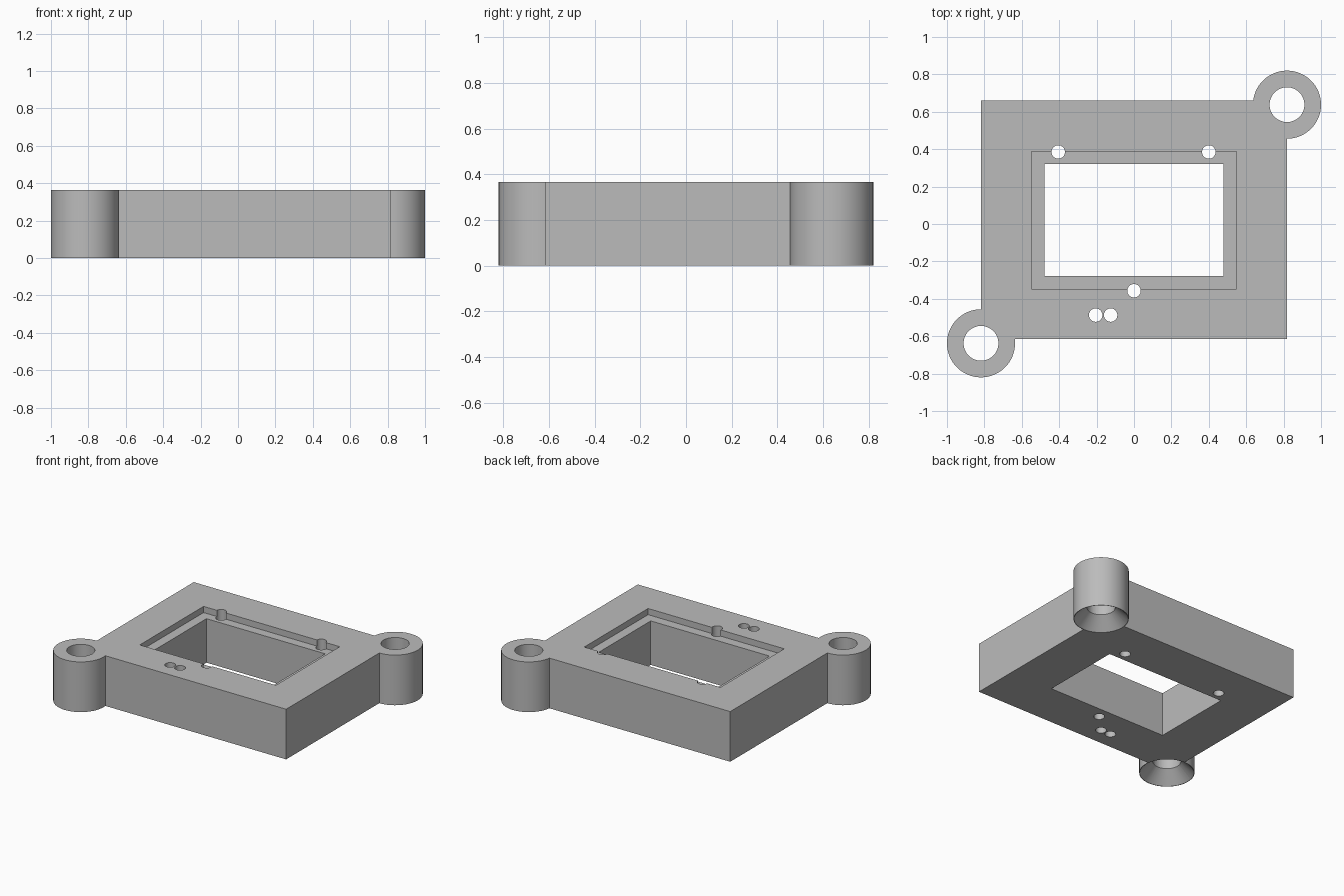
import bpy
import bmesh
from math import radians
from mathutils import Matrix

if "Cube" in bpy.data.objects:
    bpy.data.objects.remove(bpy.data.objects["Cube"], do_unlink=True)

HEIGHT = 0.365
LEDGE = 0.32            # floor of the shallow recess
OVER = 0.1              # how far cutters reach past the surface
EAR_X, EAR_Y = 0.818, 0.638
EAR_R, BORE_R, PIN_R = 0.182, 0.093, 0.036

grey = bpy.data.materials.new("plain grey")
grey.use_nodes = True
grey.diffuse_color = (0.5, 0.5, 0.5, 1)
grey.node_tree.nodes["Principled BSDF"].inputs["Base Color"].default_value = (0.5, 0.5, 0.5, 1)


def make_object(name, bm):
    mesh = bpy.data.meshes.new(name)
    bm.to_mesh(mesh)
    bm.free()
    mesh.materials.append(grey)
    obj = bpy.data.objects.new(name, mesh)
    bpy.context.collection.objects.link(obj)
    return obj


def box(name, x0, x1, y0, y1, z0, z1):
    bm = bmesh.new()
    place = Matrix.Translation(((x0 + x1) / 2, (y0 + y1) / 2, (z0 + z1) / 2))
    size = Matrix.Diagonal((x1 - x0, y1 - y0, z1 - z0, 1))
    bmesh.ops.create_cube(bm, size=1, matrix=place @ size)
    return make_object(name, bm)


def cylinder(name, x, y, z0, z1, r0, r1, sides=64):
    bm = bmesh.new()
    bmesh.ops.create_cone(bm, cap_ends=True, segments=sides, radius1=r0, radius2=r1,
                          depth=z1 - z0, matrix=Matrix.Translation((x, y, (z0 + z1) / 2)))
    return make_object(name, bm)


def combine(target, tool, operation):
    mod = target.modifiers.new(tool.name, 'BOOLEAN')
    mod.operation = operation
    mod.solver = 'EXACT'
    mod.object = tool
    tool.hide_render = True
    bpy.context.view_layer.objects.active = target
    bpy.ops.object.modifier_apply(modifier=mod.name)
    bpy.data.objects.remove(tool, do_unlink=True)


# Rectangular block with a round mounting ear on two opposite corners
frame = box("mounting_frame", -EAR_X, EAR_X, -0.615, 0.66, 0, HEIGHT)
for side in (-1, 1):
    combine(frame, cylinder("ear", side * EAR_X, side * EAR_Y, 0, HEIGHT, EAR_R, EAR_R), 'UNION')

# Shallow recess around the through window
combine(frame, box("recess", -0.548, 0.548, -0.347, 0.387, LEDGE, HEIGHT + OVER), 'DIFFERENCE')
combine(frame, box("window", -0.478, 0.478, -0.277, 0.32, -OVER, HEIGHT + OVER), 'DIFFERENCE')

# Ear bores, countersunk from below at 45 degrees
for side in (-1, 1):
    x, y = side * EAR_X, side * EAR_Y
    combine(frame, cylinder("bore", x, y, -OVER, HEIGHT + OVER, BORE_R, BORE_R), 'DIFFERENCE')
    sink_r = EAR_R - 0.003
    top_r = BORE_R - 0.01
    combine(frame, cylinder("countersink", x, y, -0.02, sink_r - top_r,
                            sink_r + 0.02, top_r), 'DIFFERENCE')

# Small through holes
for x, y in ((-0.405, 0.385), (0.4, 0.385), (0, -0.357), (-0.205, -0.487), (-0.125, -0.487)):
    combine(frame, cylinder("pin_hole", x, y, -OVER, HEIGHT + OVER, PIN_R, PIN_R, 32), 'DIFFERENCE')

# Smooth the round walls, keep the edges crisp
bpy.ops.object.select_all(action='DESELECT')
frame.select_set(True)
bpy.context.view_layer.objects.active = frame
bpy.ops.object.shade_smooth_by_angle(angle=radians(30))
